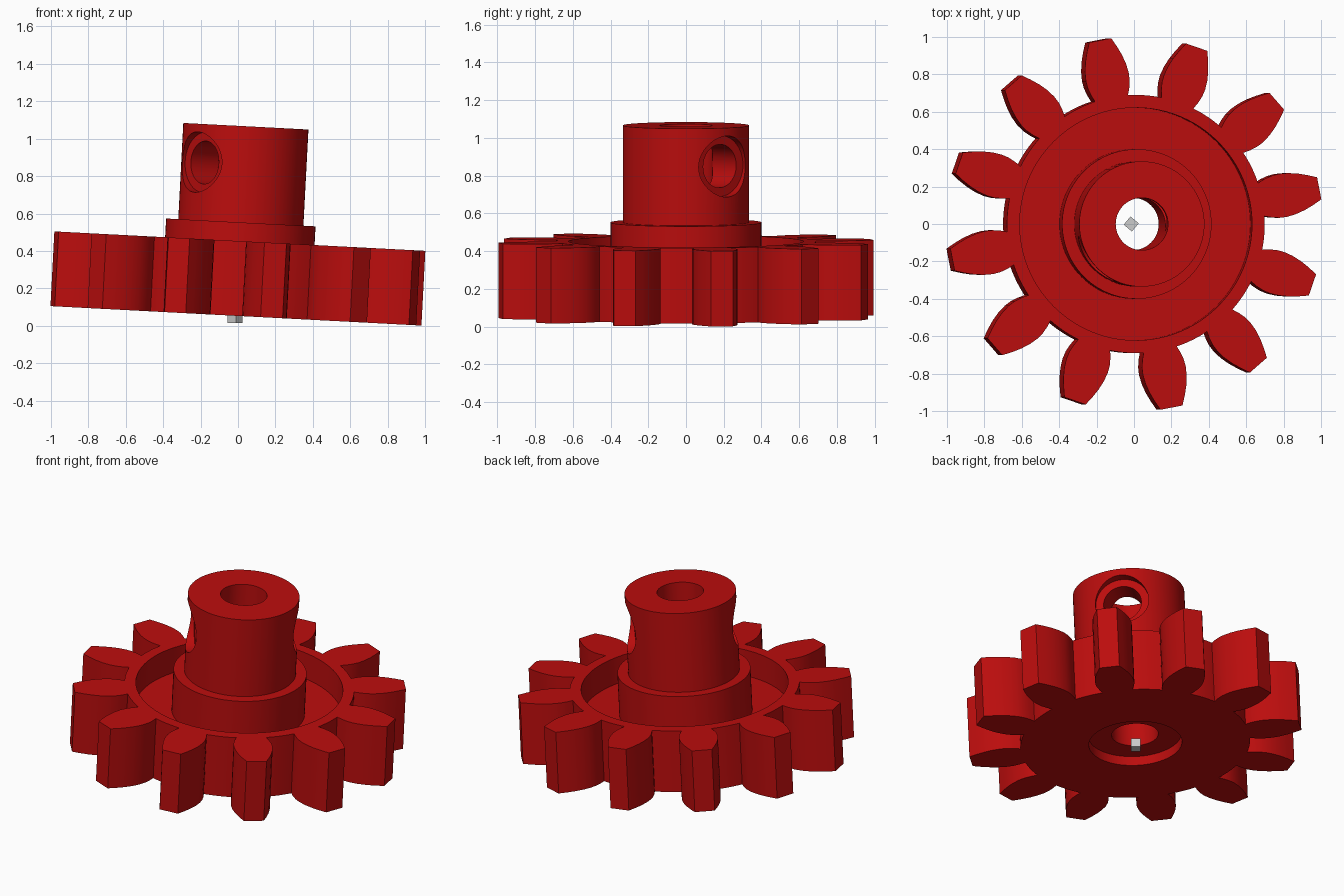
import bpy, bmesh
from math import radians, pi, sin, cos
from mathutils import Matrix

if "Cube" in bpy.data.objects:
    bpy.data.objects.remove(bpy.data.objects["Cube"])

TEETH = 12
ROOT_R = 0.69
PHASE = radians(11)
CROSS = radians(40.5)      # direction of the cross hole in the hub
CROSS_Z = 0.81
TILT = radians(3)


def mesh_object(name, bm):
    bmesh.ops.recalc_face_normals(bm, faces=bm.faces)
    me = bpy.data.meshes.new(name)
    bm.to_mesh(me)
    bm.free()
    ob = bpy.data.objects.new(name, me)
    bpy.context.collection.objects.link(ob)
    return ob


def prism(name, outline, z0, z1):
    bm = bmesh.new()
    f = bm.faces.new([bm.verts.new((x, y, z0)) for x, y in outline])
    ext = bmesh.ops.extrude_face_region(bm, geom=[f], use_keep_orig=True)
    top = [v for v in ext["geom"] if isinstance(v, bmesh.types.BMVert)]
    bmesh.ops.translate(bm, verts=top, vec=(0, 0, z1 - z0))
    return mesh_object(name, bm)


def cylinder(name, r, z0, z1, n=96):
    return prism(name, [(r * cos(2 * pi * i / n), r * sin(2 * pi * i / n))
                        for i in range(n)], z0, z1)


def cross_cylinder(name, r, d0, d1):
    # cylinder lying along the cross hole direction
    ob = cylinder(name, r, d0, d1, 64)
    ob.data.transform(Matrix.Translation((0, 0, CROSS_Z))
                      @ Matrix.Rotation(CROSS, 4, 'Z')
                      @ Matrix.Rotation(pi / 2, 4, 'Y'))
    return ob


def combine(target, other, operation):
    m = target.modifiers.new("bool", 'BOOLEAN')
    m.operation = operation
    m.solver = 'EXACT'
    m.object = other
    bpy.context.view_layer.objects.active = target
    bpy.ops.object.modifier_apply(modifier=m.name)
    bpy.data.objects.remove(other, do_unlink=True)


def material(name, color):
    m = bpy.data.materials.new(name)
    m.diffuse_color = color
    m.use_nodes = True
    m.node_tree.nodes["Principled BSDF"].inputs["Base Color"].default_value = m.diffuse_color
    return m


# Toothed outline: half tooth profile as (radius, half width), mirrored and repeated
half = [(0.684, 0.09), (0.72, 0.104), (0.76, 0.114), (0.80, 0.117),
        (0.85, 0.112), (0.90, 0.1), (0.95, 0.082), (1.0, 0.06)]
tooth = [(x, -w) for x, w in half] + [(x, w) for x, w in reversed(half)]
outline = []
for i in range(TEETH):
    a = PHASE + 2 * pi * i / TEETH
    outline += [(x * cos(a) - y * sin(a), x * sin(a) + y * cos(a)) for x, y in tooth]
    for k in range(1, 6):
        b = a + radians(7.5 + 15 * k / 6)
        outline.append((ROOT_R * cos(b), ROOT_R * sin(b)))

# Gear wheel with its sunken annular floor
gear = prism("gear_wheel", outline, 0, 0.40)
combine(gear, cylinder("pocket_cutter", 0.622, 0.23, 0.6), 'DIFFERENCE')

# Collar and hub
combine(gear, cylinder("collar", 0.40, 0.1, 0.50), 'UNION')
combine(gear, cylinder("hub", 0.335, 0.3, 1.015), 'UNION')

# Shaft bore and shallow recess underneath
combine(gear, cylinder("bore_cutter", 0.14, -0.5, 1.5), 'DIFFERENCE')
combine(gear, cylinder("recess_cutter", 0.28, -0.5, 0.06), 'DIFFERENCE')

# Cross hole through the hub, counterbored on both sides
combine(gear, cross_cylinder("cross_cutter", 0.115, -0.6, 0.6), 'DIFFERENCE')
combine(gear, cross_cylinder("counterbore_a", 0.162, 0.275, 0.6), 'DIFFERENCE')
combine(gear, cross_cylinder("counterbore_b", 0.162, -0.6, -0.275), 'DIFFERENCE')

gear.data.materials.clear()
gear.data.materials.append(material("red", (0.5, 0.004, 0.004, 1)))
for p in gear.data.polygons:
    p.material_index = 0
gear.rotation_euler = (0, TILT, 0)
gear.location = (-0.011, 0, 0.053)

bpy.ops.object.select_all(action='DESELECT')
gear.select_set(True)
bpy.context.view_layer.objects.active = gear
bpy.ops.object.shade_smooth_by_angle(angle=radians(25))

# Small loose grey cube at the bore
bm = bmesh.new()
bmesh.ops.create_cube(bm, size=0.057)
cube = mesh_object("small_cube", bm)
cube.location = (-0.015, 0, 0.044)
cube.rotation_euler = (0, 0, radians(50))
